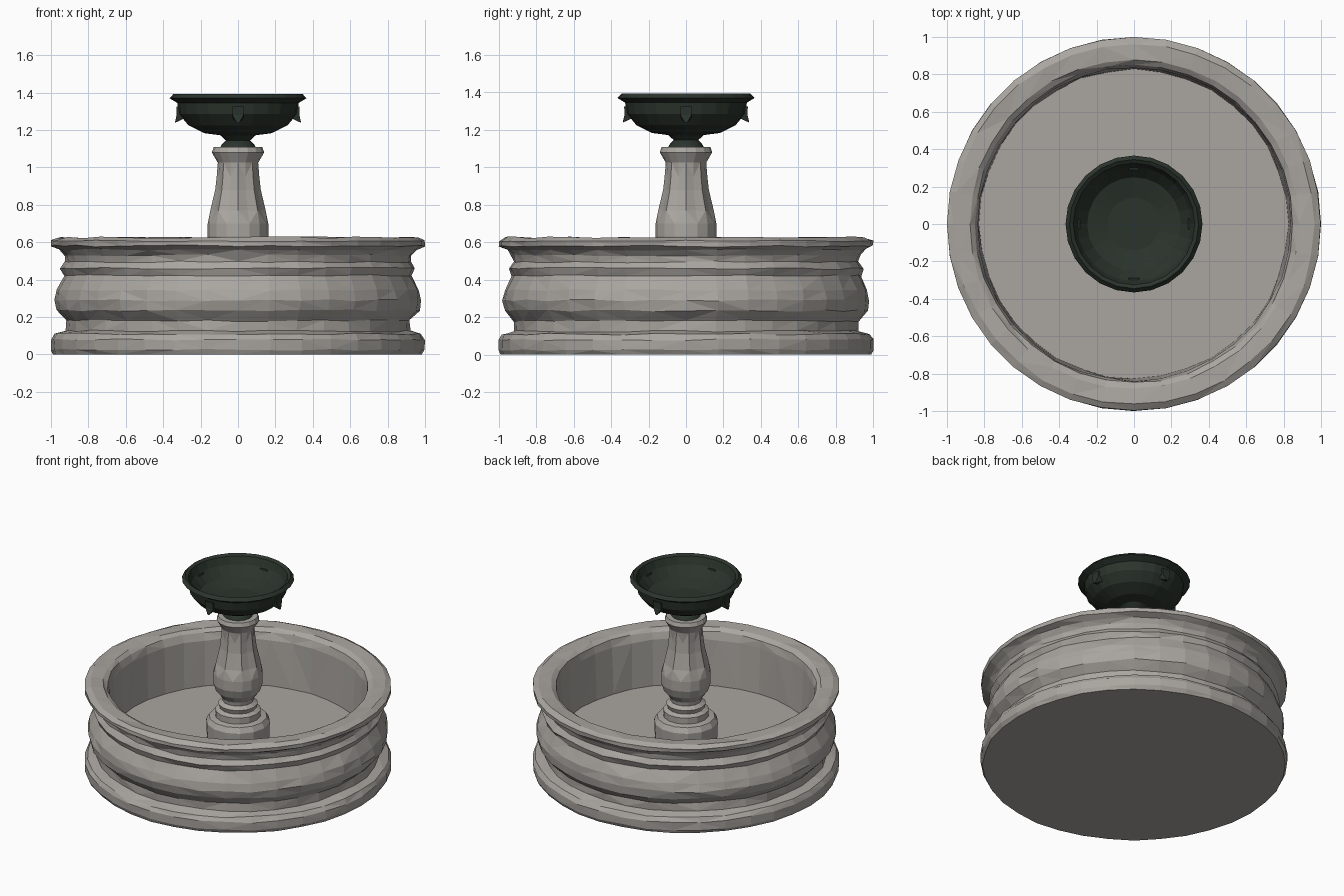
import bpy, bmesh, math, random
from mathutils import Matrix, Vector

random.seed(4)
cube = bpy.data.objects.get("Cube")
if cube:
    bpy.data.objects.remove(cube)


def material(name, rgb):
    mat = bpy.data.materials.new(name)
    mat.use_nodes = True
    colour = (*rgb, 1)
    mat.diffuse_color = colour
    mat.node_tree.nodes["Principled BSDF"].inputs["Base Color"].default_value = colour
    return mat


stone = material("grey stone", (0.40, 0.378, 0.35))
bronze = material("dark green bronze", (0.024, 0.034, 0.025))


def finish(name, bm, mat):
    bmesh.ops.recalc_face_normals(bm, faces=bm.faces)
    mesh = bpy.data.meshes.new(name)
    bm.to_mesh(mesh)
    bm.free()
    mesh.materials.append(mat)
    obj = bpy.data.objects.new(name, mesh)
    bpy.context.collection.objects.link(obj)
    return obj


def lathe(name, profile, sides, mat, wear=0.0, flute=None):
    """Turn (radius, height) points about z, closing open ends with caps."""
    bm = bmesh.new()
    rings = []
    for n, (r, z) in enumerate(profile):
        ring = []
        inner = 0 < n < len(profile) - 1
        for i in range(sides):
            a = math.tau * i / sides
            rr = min(r + random.uniform(-wear, wear), 1)
            if flute and flute[0] < z < flute[1] and i % 2:
                rr *= 0.9
            zz = z + random.uniform(-wear, wear) * inner
            ring.append(bm.verts.new((rr * math.cos(a), rr * math.sin(a), zz)))
        rings.append(ring)
    for low, high in zip(rings, rings[1:]):
        for i in range(sides):
            j = (i + 1) % sides
            bm.faces.new((low[i], low[j], high[j], high[i]))
    bm.faces.new(rings[0])
    bm.faces.new(rings[-1])
    bmesh.ops.triangulate(bm, faces=[f for f in bm.faces if len(f.verts) == 4])
    return finish(name, bm, mat)


# Basin: moulded outer wall, rounded rim, inner wall and floor
lathe("basin", [
    (0.985, 0), (1.0, 0.025), (1.0, 0.08), (0.98, 0.11), (0.92, 0.125),
    (0.918, 0.18), (0.968, 0.235), (0.98, 0.29), (0.968, 0.345), (0.93, 0.422),
    (0.948, 0.46), (0.922, 0.495), (0.93, 0.53), (0.955, 0.56), (0.998, 0.58),
    (1.0, 0.607), (0.965, 0.625), (0.88, 0.62), (0.85, 0.6), (0.838, 0.55),
    (0.825, 0.225)], 36, stone, 0.005)

# Pedestal: stepped foot and neck
lathe("pedestal_foot", [
    (0.205, 0.215), (0.21, 0.35), (0.19, 0.385), (0.15, 0.392), (0.15, 0.435),
    (0.12, 0.45), (0.13, 0.48), (0.10, 0.5)], 14, stone)

# Pedestal: fluted vase-shaped shaft and flared collar
lathe("pedestal_shaft", [
    (0.10, 0.495), (0.105, 0.525), (0.145, 0.575), (0.163, 0.63), (0.162, 0.70),
    (0.148, 0.77), (0.122, 0.88), (0.114, 0.95), (0.108, 1.025),
    (0.14, 1.08), (0.13, 1.108), (0.06, 1.11)], 16, stone,
    flute=(0.72, 1.0))

# Upper bowl: short stem, rounded body, lip and hollow inside
lathe("upper_bowl", [
    (0.10, 1.10), (0.085, 1.125), (0.065, 1.145), (0.095, 1.172), (0.18, 1.183),
    (0.265, 1.225), (0.315, 1.285), (0.325, 1.345), (0.366, 1.37),
    (0.345, 1.393), (0.325, 1.38), (0.305, 1.33), (0.25, 1.265),
    (0.14, 1.235)], 24, bronze)

# Four pointed scrolls hanging around the upper bowl
outline = [(0.29, 1.325), (0.33, 1.325), (0.328, 1.28), (0.338, 1.238), (0.28, 1.265)]
for k, side in enumerate(("left", "back", "right", "front")):
    bm = bmesh.new()
    face = bm.faces.new([bm.verts.new((x, -0.03, z)) for x, z in outline])
    out = bmesh.ops.extrude_face_region(bm, geom=[face])
    bmesh.ops.translate(bm, vec=Vector((0, 0.06, 0)),
                        verts=[v for v in out["geom"] if isinstance(v, bmesh.types.BMVert)])
    # Narrow the hanging tip
    for v in bm.verts:
        if v.co.z < 1.26:
            v.co.y *= 0.2
    bm.transform(Matrix.Rotation(k * math.pi / 2, 4, "Z"))
    finish("bowl_scroll_" + side, bm, bronze)
